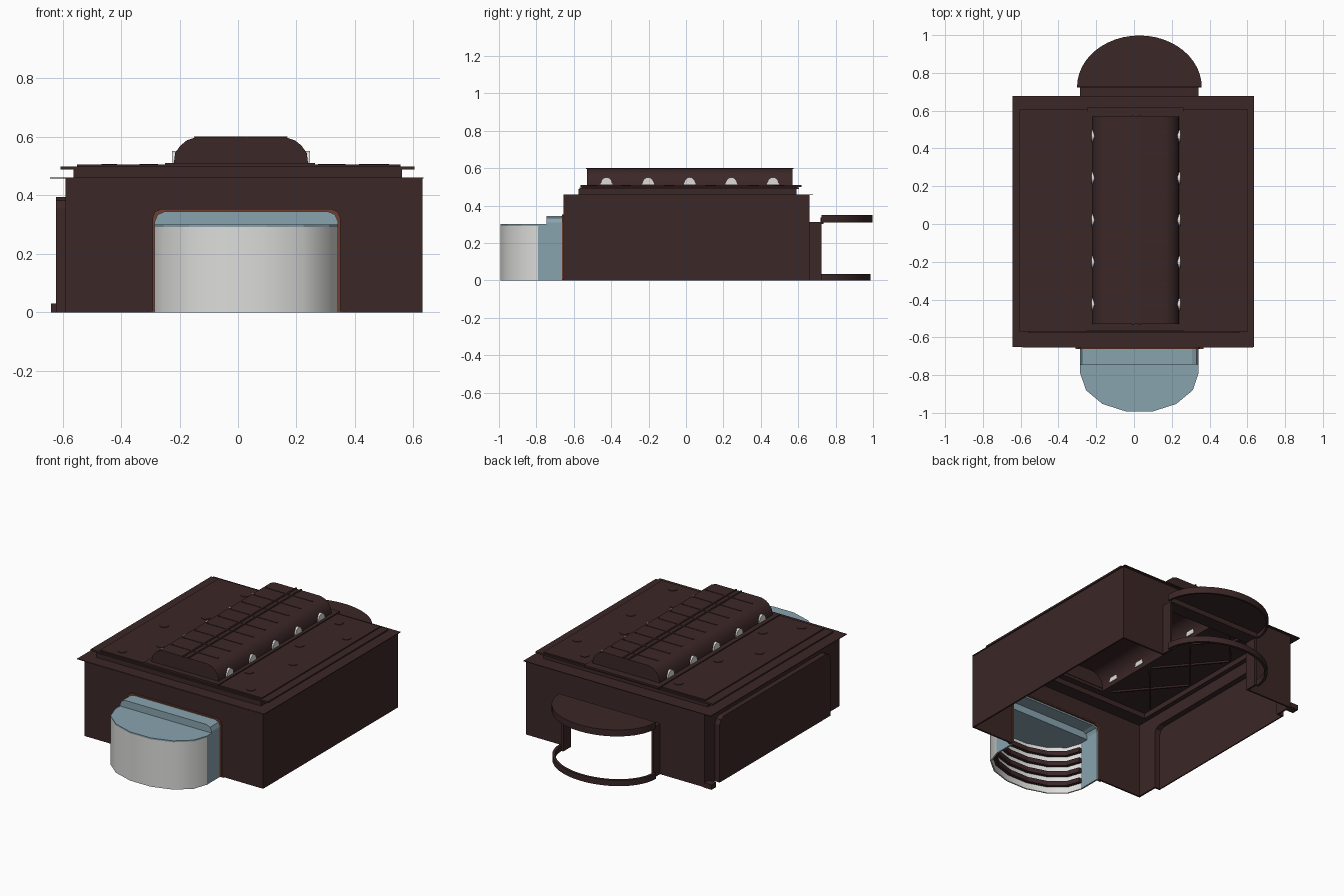
import bpy, bmesh, math

if "Cube" in bpy.data.objects:
    bpy.data.objects.remove(bpy.data.objects["Cube"])


def material(name, rgb):
    m = bpy.data.materials.new(name)
    m.diffuse_color = (*rgb, 1)
    m.use_nodes = True
    m.node_tree.nodes["Principled BSDF"].inputs["Base Color"].default_value = m.diffuse_color
    return m


BROWN = material("dark_brown", (0.045, 0.02, 0.02))
BLUE = material("slate_blue", (0.25, 0.37, 0.43))
WHITE = material("pale_grey", (0.72, 0.72, 0.71))
RUST = material("rust", (0.16, 0.05, 0.03))


def prism(name, pts, axis, a, b, mat, smooth=0):
    """Extrude a 2D profile along an axis from a to b."""
    put = {"x": lambda u, v, w: (w, u, v),
           "y": lambda u, v, w: (u, w, v),
           "z": lambda u, v, w: (u, v, w)}[axis]
    bm = bmesh.new()
    rings = [[bm.verts.new(put(u, v, w)) for u, v in pts] for w in (a, b)]
    n = len(pts)
    bm.faces.new(rings[0])
    bm.faces.new(rings[1][::-1])
    for i in range(n):
        j = (i + 1) % n
        bm.faces.new((rings[0][j], rings[0][i], rings[1][i], rings[1][j]))
    bmesh.ops.recalc_face_normals(bm, faces=bm.faces)
    me = bpy.data.meshes.new(name)
    bm.to_mesh(me)
    bm.free()
    me.materials.append(mat)
    ob = bpy.data.objects.new(name, me)
    bpy.context.collection.objects.link(ob)
    if smooth:
        bpy.ops.object.select_all(action="DESELECT")
        ob.select_set(True)
        bpy.context.view_layer.objects.active = ob
        bpy.ops.object.shade_smooth_by_angle(angle=math.radians(smooth))
    return ob


def box(name, x0, x1, y0, y1, z0, z1, mat=BROWN):
    return prism(name, [(x0, y0), (x1, y0), (x1, y1), (x0, y1)], "z", z0, z1, mat)


def frame(name, outer, inner, z0, z1):
    """Flat rectangular frame made of four strips."""
    x0, x1, y0, y1 = outer
    a0, a1, b0, b1 = inner
    box(name + "_left", x0, a0, y0, y1, z0, z1)
    box(name + "_right", a1, x1, y0, y1, z0, z1)
    box(name + "_front", a0, a1, y0, b0, z0, z1)
    box(name + "_back", a0, a1, b1, y1, z0, z1)


def arc(cx, cy, rx, ry, n):
    return [(cx + rx * math.cos(math.pi * i / n), cy + ry * math.sin(math.pi * i / n))
            for i in range(n + 1)]


def band(cx, cy, rx, ry, t, n):
    return arc(cx, cy, rx, ry, n) + arc(cx, cy, rx - t, ry - (t if ry > 0 else -t), n)[::-1]


def arch(x0, x1, h, c):
    """Door-shaped outline with chamfered upper corners, open at the ground."""
    return [(x0, 0), (x0, h - c), (x0 + c * .3, h - c * .3), (x0 + c, h),
            (x1 - c, h), (x1 - c * .3, h - c * .3), (x1, h - c), (x1, 0)]


XL, XR, CX = -0.285, 0.342, 0.0285      # doorway sides and centre
T = 0.01

# walls, with a doorway at front and back
prism("front_wall", [(-.59, 0), (-.59, .46), (.63, .46), (.63, 0)] + arch(XL, XR, .345, .035)[::-1],
      "y", -.655, -.645, BROWN)
prism("back_wall", [(-.59, 0), (-.59, .46), (.63, .46), (.63, 0),
                    (XR, 0), (XR, .31), (XL, .31), (XL, 0)], "y", .65, .66, BROWN)
box("right_wall", .62, .63, -.65, .655, 0, .46)
P0, P1 = -.52, .56
prism("left_wall", [(-.65, 0), (-.65, .46), (.655, .46), (.655, 0)] + arch(P0, P1, .39, .04)[::-1],
      "x", -.59, -.58, BROWN)

# bulged panel on the left wall, hollow inside
prism("side_panel", arch(P0, P1, .395, .04), "x", -.622, -.615, BROWN)
prism("side_panel_rim", arch(P0, P1, .395, .04) + arch(P0 + T, P1 - T, .385, .04)[::-1],
      "x", -.617, -.58, BROWN)
box("corner_foot", -.64, -.585, .62, .665, 0, .03)

# roof: eaves sheet, raised curb, slab and upper sheet
CURB = (-.562, .56, -.575, .59)
MON = (-.21, .23, -.525, .565)
frame("eaves", (-.643, .635, -.65, .678), (-.552, .55, -.565, .58), .457, .461)
frame("curb", CURB, (-.552, .55, -.565, .58), .461, .49)
frame("roof_slab", (-.607, .604, -.57, .605), MON, .488, .498)
frame("roof_sheet", (-.55, .555, -.56, .595), MON, .498, .505)
frame("monitor_base", (-.25, .263, -.565, .618), MON, .50, .511)

# ceiling braces
for s in (-1, 1):
    for k in range(3):
        y = -.5 + k * .35
        for d in (0, 1):
            u0, u1 = s * .25, s * .53
            ya, yb = (y, y + .33) if d else (y + .33, y)
            prism("ceiling_brace", [(u0, ya), (u1, yb), (u1, yb + .015), (u0, ya + .015)],
                  "z", .478, .488, BROWN)

# roof vents
vents = [(-.3, .5), (.34, .5), (.49, .36), (-.31, .13), (.33, .13), (-.44, -.09),
         (.44, -.09), (-.3, -.32), (.3, -.32), (-.44, -.5), (.44, -.5)]
for x, y in vents:
    prism("roof_vent", [(x + .027 * math.cos(i * math.pi / 6), y + .027 * math.sin(i * math.pi / 6))
                        for i in range(12)], "z", .5, .508, BROWN)

# roof monitor: hollow rounded tunnel with end walls
half = [(.23, .505), (.225, .545), (.207, .57), (.185, .588), (.155, .598)]
out = [(.01 + u, z) for u, z in half] + [(.01 - u, z) for u, z in half[::-1]]
inn = [(.01 + (x - .01) * .96, z - (.008 if z > .53 else 0)) for x, z in out]
prism("monitor_shell", out + inn[::-1], "y", -.53, .57, BROWN, 30)
for y in (-.53, .562):
    prism("monitor_end", out, "y", y, y + .008, BROWN)

# ridge strips and cross ribs
for x in (-.01, .025):
    box("ridge_strip", x, x + .01, -.534, .575, .596, .602)
for i in range(9):
    y = -.44 + i * .115
    box("roof_rib", -.15, .17, y, y + .01, .597, .6005)

# half-round windows along both sides of the monitor
for x0, x1 in ((-.226, -.205), (.225, .246)):
    for k in range(5):
        y = -.425 + k * .2225
        prism("monitor_window", arc(y, .512, .032, .04, 10), "x", x0, x1, WHITE)

# front bay: arched shell, sides, flat cap, curved glazing with bars
prism("bay_arch", arch(XL, XR, .345, .035) + arch(XL + T, XR - T, .335, .03)[::-1],
      "y", -.74, -.65, BLUE)
up = [p for p in arch(XL, XR, .345, .035) if p[1] > .3]
prism("bay_step", [(XL, .292)] + up + [(XR, .292)], "y", -.745, -.735, BLUE)
for x in (XL, XR - T):
    box("bay_side", x, x + T, -.79, -.735, 0, .298, BLUE)
curve = arc(CX, -.79, .3135, -.208, 7)
prism("bay_cap", [(XR, -.737)] + curve + [(XL, -.737)], "z", .292, .301, BLUE)
prism("bay_glazing", band(CX, -.79, .3135, -.208, .008, 7), "z", 0, .297, WHITE, 40)
for k in range(4):
    z = .035 + k * .065
    prism("glazing_bar", band(CX, -.785, .304, -.202, .02, 7), "z", z, z + .028, BROWN)

# rust trim around the bay
prism("bay_trim", arch(XL - .008, XR + .008, .353, .03) + arch(XL, XR, .345, .035)[::-1],
      "y", -.663, -.638, RUST)
for x in (XL - .025, XR):
    box("bay_trim_foot", x, x + .025, -.663, -.65, 0, .005, RUST)

# back porch: jambs, lintel, half-round canopy and ground ring
for x in (XL, XR - .012):
    box("porch_jamb", x, x + .012, .65, .725, 0, .31)
box("porch_lintel", XL, XR, .65, .735, .303, .312)
prism("porch_canopy", arc(CX, .725, .33, .273, 24), "z", .335, .35, BROWN)
prism("canopy_skirt", band(CX, .725, .33, .273, .012, 24), "z", .31, .337, BROWN, 30)
box("canopy_back", XL, XR, .72, .732, .31, .337)
prism("ground_ring", band(CX, .722, .33, .265, .016, 24), "z", 0, .036, BROWN, 30)
